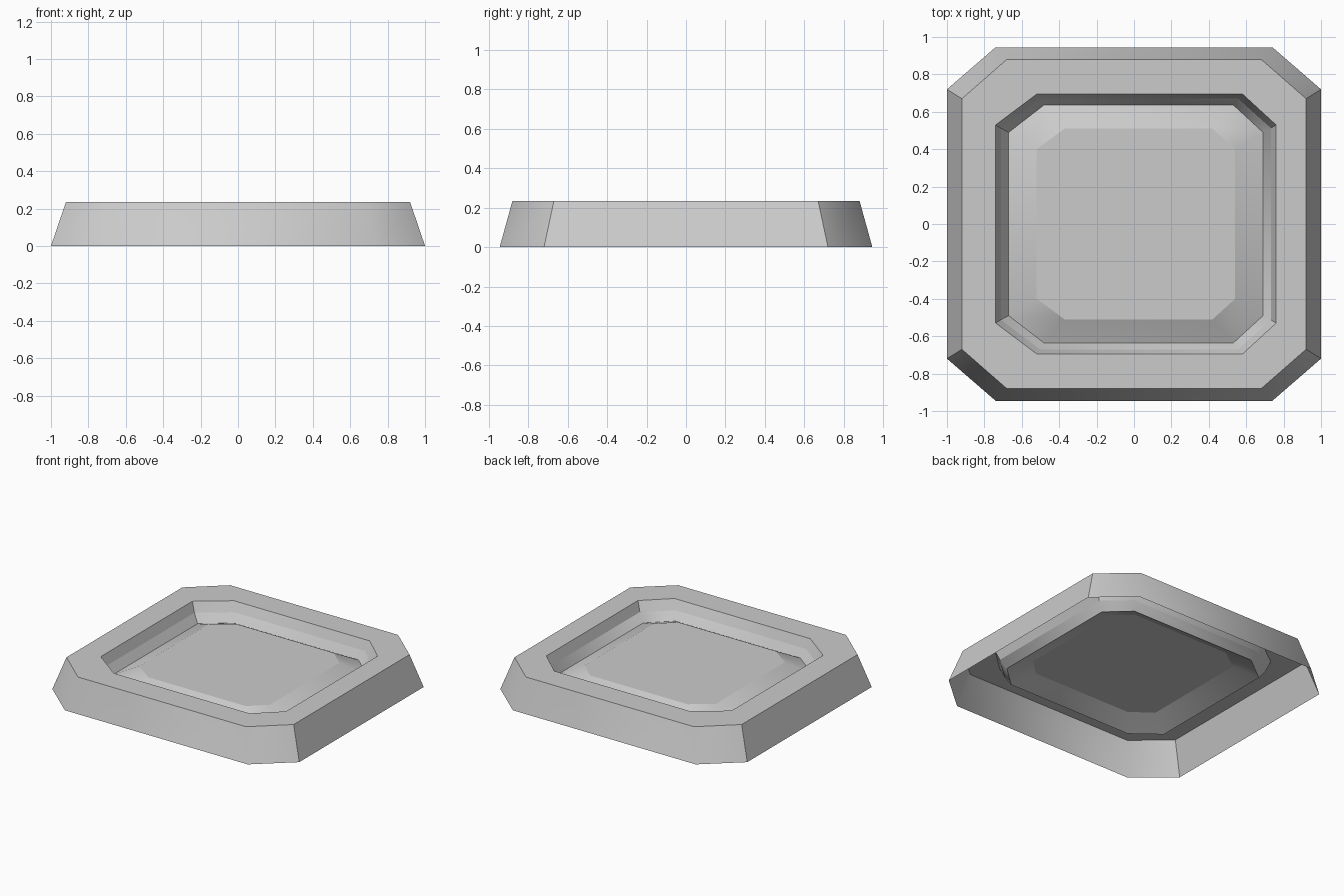
import bpy, bmesh, math

cube = bpy.data.objects.get("Cube")
if cube:
    bpy.data.objects.remove(cube, do_unlink=True)

grey = bpy.data.materials.new("light_grey")
grey.use_nodes = True
colour = (0.6, 0.6, 0.6, 1)
grey.diffuse_color = colour
grey.node_tree.nodes["Principled BSDF"].inputs["Base Color"].default_value = colour


def octagon(bm, hx, hy, cx, cy, z, shift=0.0, corner_shift=0.0):
    """Chamfered rectangle: half sizes hx, hy; chamfers start at cx and cy."""
    quarter = [(hx, -cy), (hx, cy), (cx, hy), (-cx, hy)]
    points = quarter + [(-x, -y) for x, y in quarter]
    return [bm.verts.new((x + (shift if abs(x) == hx else corner_shift), y, z))
            for x, y in points]


def shell(name, rings, capped=False):
    """Bridge the rings in order; keep ring edges sharp, blend shallow corners."""
    bm = bmesh.new()
    loops = [octagon(bm, *ring) for ring in rings]
    for low, high in zip(loops, loops[1:]):
        for i in range(len(low)):
            j = (i + 1) % len(low)
            bm.faces.new((low[i], low[j], high[j], high[i]))
    if capped:
        bm.faces.new(loops[-1])
    bm.normal_update()
    for face in bm.faces:
        face.smooth = True
    for edge in bm.edges:
        level = abs(edge.verts[0].co.z - edge.verts[1].co.z) < 0.001
        edge.smooth = not level and edge.calc_face_angle(0) < math.radians(42)
    mesh = bpy.data.meshes.new(name)
    bm.to_mesh(mesh)
    bm.free()
    mesh.materials.append(grey)
    obj = bpy.data.objects.new(name, mesh)
    bpy.context.collection.objects.link(obj)
    return obj


rim = (0.75, 0.695, 0.55, 0.53, 0.235, 0.01, 0.03)

# Sloping outer wall and flat top border, open underneath
shell("outer_frame", [
    (1.0, 0.945, 0.74, 0.72, 0.0),
    (0.92, 0.88, 0.68, 0.67, 0.235),
    rim,
])

# Sunken dish wall, then the raised middle of the floor
shell("recessed_dish", [
    rim,
    (0.722, 0.67, 0.53, 0.512, 0.165, 0.01, 0.027),
    (0.68, 0.637, 0.505, 0.49, 0.105, 0.01, 0.025),
    (0.53, 0.51, 0.395, 0.4, 0.175, 0.01, 0.025),
], capped=True)
